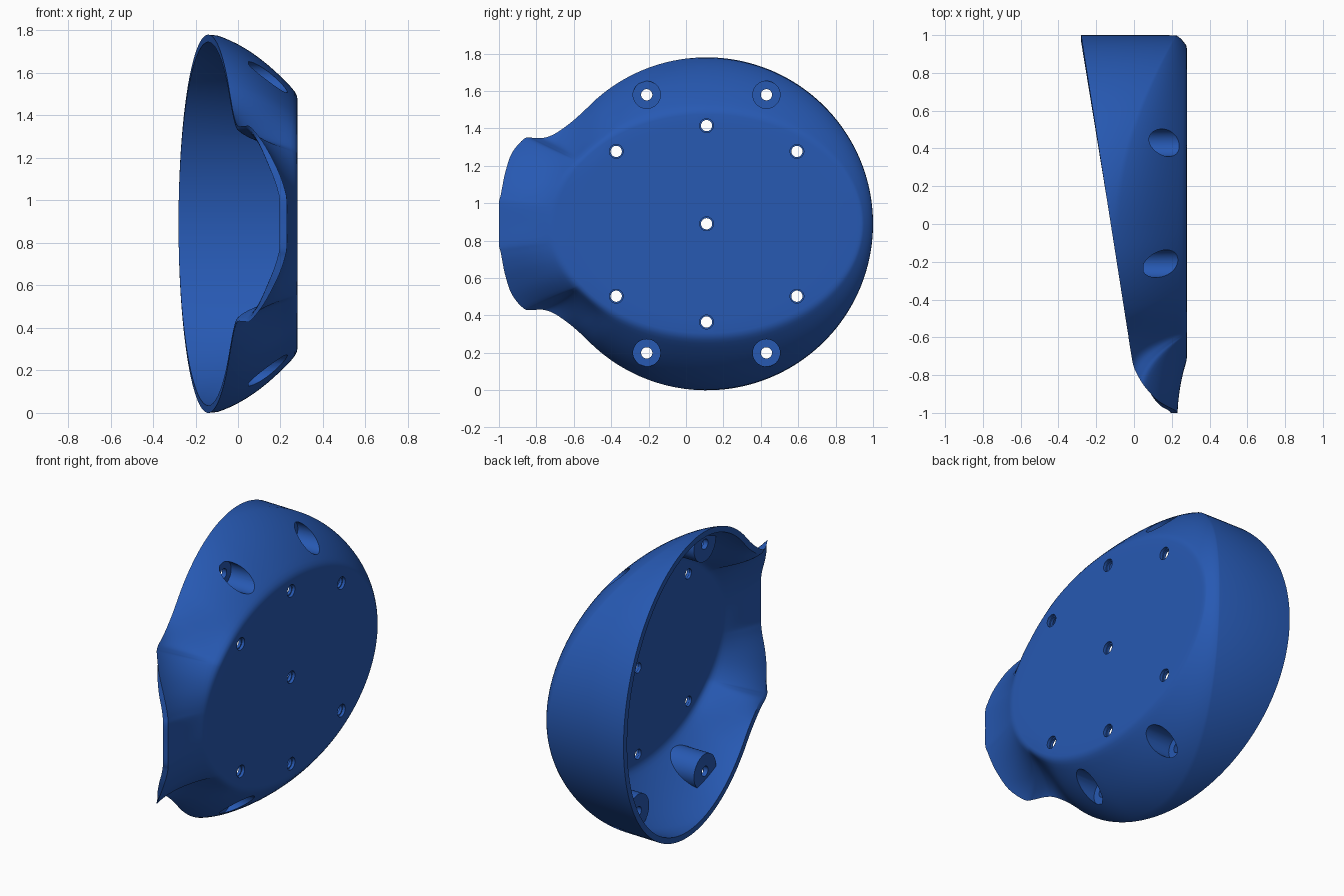
import bpy, bmesh
from math import sin, cos, pi, atan2, hypot, radians
from mathutils import Vector, Matrix

if "Cube" in bpy.data.objects:
    bpy.data.objects.remove(bpy.data.objects["Cube"])

CY, CZ, R, FACE_X = 0.11, 0.89, 0.89, 0.28
THICK = 0.035


def fade(a, lo, hi):
    """1 below lo degrees, 0 above hi degrees, smooth between."""
    t = min(1, max(0, (a - radians(lo)) / radians(hi - lo)))
    return 1 - t * t * (3 - 2 * t)


def rim_path():
    """Open rim (x, y, z): neck lip and waist, then the slanted circle, mirrored in z."""
    neck = [Vector(p) for p in (
        (.23, -1, .89), (.23, -1, 1.0), (.222, -.99, 1.045), (.205, -.98, 1.1),
        (.175, -.965, 1.17), (.12, -.93, 1.27), (.06, -.865, 1.345), (.03, -.82, 1.35),
        (0, -.76, 1.35), (-.013, -.70, 1.372), (-.026, -.62, 1.428), (-.035, -.56, 1.48))]
    half = []
    ext = [Vector((.23, -1, .78))] + neck + [Vector((-.05, -.49, 1.545))]
    for i in range(1, len(ext) - 2):
        a, b, c, d = ext[i - 1:i + 3]
        for k in range(4):
            t = k / 4
            half.append(.5 * (2 * b + (c - a) * t + (2 * a - 5 * b + 4 * c - d) * t * t
                              + (3 * b - a - 3 * c + d) * t ** 3))
    half.append(neck[-1])
    for i in range(61):
        a = radians(44 + 136 * i / 60)
        y = CY - R * cos(a)
        half.append(Vector((-.28 + .157 * (1 - y), y, CZ + R * sin(a))))
    return half + [Vector((p.x, p.y, 2 * CZ - p.z)) for p in reversed(half[1:-1])]


def profile(p, t):
    """Profile from rim to flat face at one rim point, inset by thickness t."""
    dy, dz = p.y - CY, p.z - CZ
    r0 = hypot(dy, dz)
    u, v = dy / r0, dz / r0
    ang = atan2(abs(dz), -dy)
    w = fade(ang, 12, 30)
    r, x = r0 - t * (1 - w), p.x - t * w
    s = t / THICK * .015
    re = 1 / hypot(u / (.83 - s), v / (.61 - s))
    xf = FACE_X - t
    xc = x + .5 * (max(0, p.y + .1) / 1.1) ** 1.7
    dr, dx = r - re, xf - xc
    wc = fade(ang, 25, 48)
    start, end = Vector((r, xc)), Vector((re, xf))
    dome = Vector((re + .79 * dr, xc + .5 * dx))
    valley = Vector((re + .5 * dr, xc + .1 * dx))
    ctrl = dome.lerp(valley, wc)

    def bez(a, b, c, q):
        return a * (1 - q) ** 2 + b * 2 * q * (1 - q) + c * q * q
    pts = [Vector((r, x))]
    pts += [bez(start, ctrl, end, q) for q in
            (.03, .1, .18, .27, .36, .45, .54, .63, .72, .8, .87, .93)]
    f0, f2 = pts[-1], Vector((re - .025, xf))
    pts += [bez(f0, end, f2, q) for q in (.33, .66, 1)]
    pts.append(Vector((re * .85, xf)))
    return [Vector((h, CY + u * q, CZ + v * q)) for q, h in pts]


def skin(bm, path, t):
    """Loft all profiles; returns the rim vertex loop."""
    cols = [[bm.verts.new(c) for c in profile(p, t)] for p in path]
    n = len(cols)
    for i in range(n):
        a, b = cols[i], cols[(i + 1) % n]
        for j in range(len(a) - 1):
            bm.faces.new((a[j], b[j], b[j + 1], a[j + 1]))
    bm.faces.new([c[-1] for c in cols])
    return [c[0] for c in cols]


def make_object(name, bm):
    bmesh.ops.recalc_face_normals(bm, faces=bm.faces)
    me = bpy.data.meshes.new(name)
    bm.to_mesh(me)
    bm.free()
    ob = bpy.data.objects.new(name, me)
    bpy.context.collection.objects.link(ob)
    return ob


def cylinders(name, spots, radius, x0, x1):
    """One mesh of cylinders along x at the (y, z) spots."""
    bm = bmesh.new()
    for y, z in spots:
        m = Matrix.Translation(((x0 + x1) / 2, y, z)) @ Matrix.Rotation(pi / 2, 4, 'Y')
        bmesh.ops.create_cone(bm, cap_ends=True, segments=40, radius1=radius,
                              radius2=radius, depth=x1 - x0, matrix=m)
    return make_object(name, bm)


def boolean(target, other, op):
    mod = target.modifiers.new(op, 'BOOLEAN')
    mod.operation, mod.solver, mod.object = op, 'EXACT', other
    bpy.context.view_layer.objects.active = target
    bpy.ops.object.modifier_apply(modifier=mod.name)
    bpy.data.objects.remove(other)


# Shell: outer and inner skins joined along the rim
path = rim_path()
bm = bmesh.new()
outer, inner = skin(bm, path, 0), skin(bm, path, THICK)
n = len(path)
for i in range(n):
    k = (i + 1) % n
    bm.faces.new((outer[i], outer[k], inner[k], inner[i]))
shell = make_object("cover_shell", bm)

# Closed body that trims the screw bosses to the inside of the shell wall
bm = bmesh.new()
loop = skin(bm, path, .015)
mid = bm.verts.new((-.14, CY, CZ))
for i in range(n):
    bm.faces.new((loop[i], loop[(i + 1) % n], mid))
trim = make_object("boss_trim", bm)

# Screw bosses with recesses and through holes
screws = [(y, CZ + s * .69) for y in (-.21, .43) for s in (-1, 1)]
bosses = cylinders("screw_bosses", screws, .105, .02, .4)
boolean(bosses, trim, 'INTERSECT')
boolean(shell, bosses, 'UNION')
boolean(shell, cylinders("recess_cutter", screws, .073, .05, .4), 'DIFFERENCE')
boolean(shell, cylinders("screw_cutter", screws, .03, -.1, .4), 'DIFFERENCE')

# Seven stepped holes in the flat face
holes = [(CY, CZ), (CY, 1.415), (CY, .365)]
holes += [(CY + a * .483, CZ + b * .387) for a in (-1, 1) for b in (-1, 1)]
boolean(shell, cylinders("hole_cutter", holes, .03, .1, .4), 'DIFFERENCE')
boolean(shell, cylinders("counterbore_cutter", holes, .037, .262, .4), 'DIFFERENCE')

# Blue finish and smooth shading
mat = bpy.data.materials.new("blue")
mat.diffuse_color = (.02, .1, .45, 1)
mat.use_nodes = True
mat.node_tree.nodes["Principled BSDF"].inputs["Base Color"].default_value = mat.diffuse_color
shell.data.materials.clear()
shell.data.materials.append(mat)
for f in shell.data.polygons:
    f.material_index = 0
bpy.ops.object.select_all(action='DESELECT')
shell.select_set(True)
bpy.context.view_layer.objects.active = shell
bpy.ops.object.shade_smooth_by_angle(angle=radians(32))
